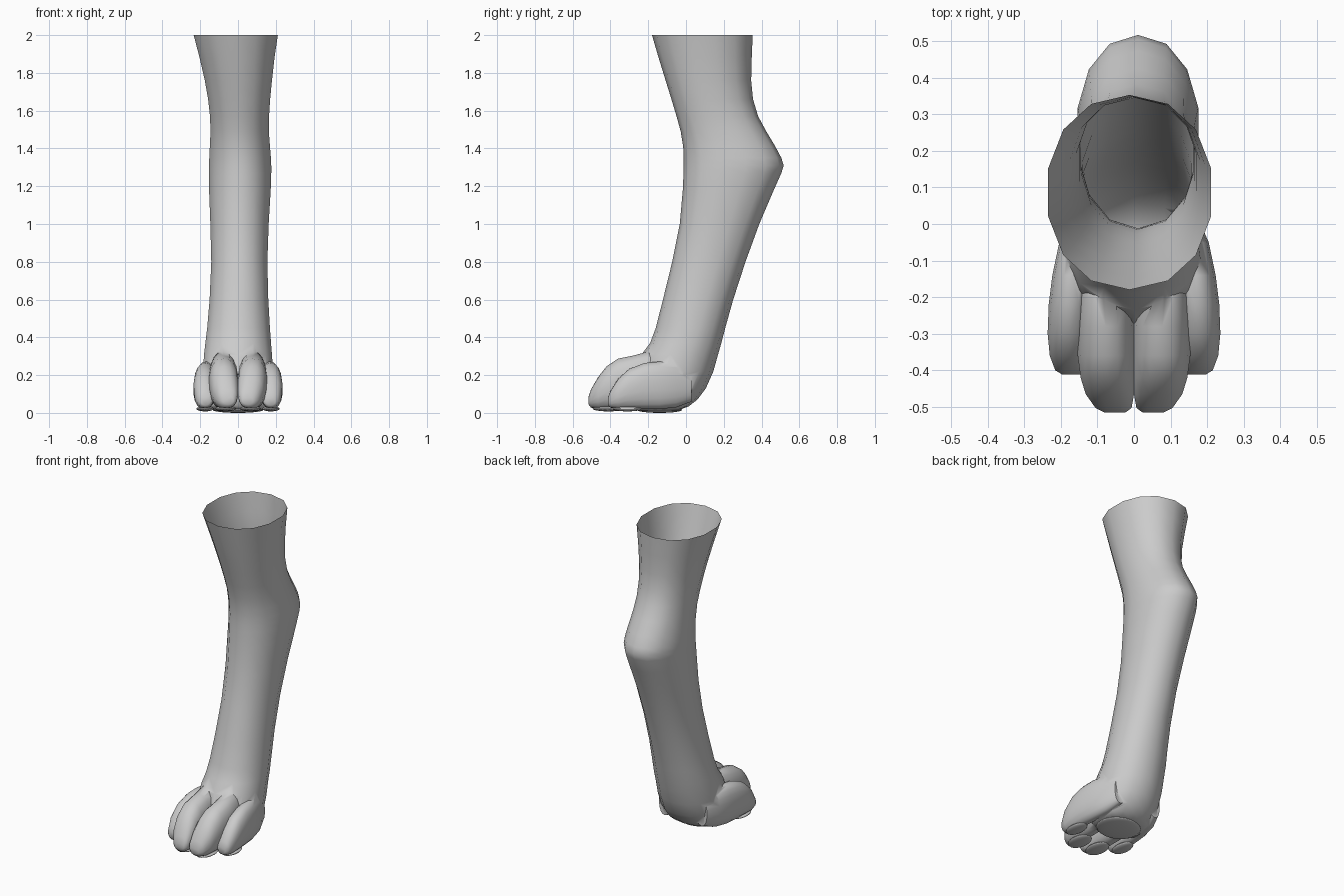
import bpy, bmesh, math
from mathutils import Vector

if "Cube" in bpy.data.objects:
    bpy.data.objects.remove(bpy.data.objects["Cube"])


def loft(name, rings):
    """Capped tube through a list of equally sized point rings."""
    bm = bmesh.new()
    loops = [[bm.verts.new(p) for p in r] for r in rings]
    n = len(loops[0])
    for a, b in zip(loops, loops[1:]):
        for i in range(n):
            bm.faces.new((a[i], a[(i + 1) % n], b[(i + 1) % n], b[i]))
    bm.faces.new(loops[0])
    bm.faces.new(loops[-1])
    bmesh.ops.recalc_face_normals(bm, faces=bm.faces)
    me = bpy.data.meshes.new(name)
    bm.to_mesh(me)
    bm.free()
    ob = bpy.data.objects.new(name, me)
    bpy.context.collection.objects.link(ob)
    return ob


def oval(n, rx, ry, power=2.3):
    """Slightly squared ellipse."""
    pts = []
    for i in range(n):
        a = 2 * math.pi * i / n + math.pi / 2
        c, s = math.cos(a), math.sin(a)
        pts.append((rx * math.copysign(abs(c) ** (2 / power), c),
                    ry * math.copysign(abs(s) ** (2 / power), s)))
    return pts


def smooth(ob):
    bpy.ops.object.select_all(action='DESELECT')
    ob.select_set(True)
    bpy.context.view_layer.objects.active = ob
    bpy.ops.object.shade_smooth_by_angle(angle=math.radians(50))


# Leg: z, front y, back y, half width, x centre
leg_sections = [
    (2.00, -.180, .353, .228, -.012), (1.88, -.145, .348, .203, -.005),
    (1.76, -.108, .345, .182, .002), (1.66, -.077, .355, .168, .006),
    (1.57, -.050, .382, .160, .008), (1.49, -.028, .425, .158, .009),
    (1.41, -.015, .473, .163, .010), (1.35, -.012, .505, .167, .011),
    (1.31, -.012, .517, .169, .011), (1.27, -.013, .505, .169, .011),
    (1.18, -.017, .465, .167, .010), (1.00, -.033, .388, .158, .008),
    (0.80, -.073, .315, .152, .007), (0.60, -.122, .250, .159, .005),
    (0.45, -.160, .208, .170, .003), (0.37, -.190, .187, .178, .001),
    (0.31, -.235, .170, .184, 0), (0.22, -.27, .145, .190, 0),
    (0.13, -.28, .105, .190, 0), (0.07, -.28, .060, .182, 0),
    (0.035, -.27, .015, .170, 0), (0.018, -.25, -.03, .145, 0)]
leg = loft("leg", [[Vector((cx + u, (f + b) / 2 + v, z)) for u, v in oval(14, w, (b - f) / 2, 2.15)]
                   for z, f, b, w, cx in leg_sections])

# Toes: y, bottom z, top z, half width, x centre
inner_toe = [
    (-.516, .045, .085, .028, .052), (-.503, .028, .125, .050, .056),
    (-.465, .02, .190, .067, .066), (-.42, .02, .247, .075, .072),
    (-.36, .02, .287, .079, .076), (-.28, .02, .303, .079, .077),
    (-.20, .03, .325, .073, .078), (-.12, .06, .30, .055, .078)]
outer_toe = [
    (-.412, .04, .085, .024, .172), (-.40, .028, .115, .042, .174),
    (-.36, .02, .180, .054, .177), (-.30, .02, .233, .060, .177),
    (-.22, .02, .264, .060, .174), (-.14, .02, .272, .056, .168),
    (-.05, .03, .265, .052, .153), (.03, .06, .23, .040, .130)]
for label, sections in (("inner_toe", inner_toe), ("outer_toe", outer_toe)):
    for side in (-1, 1):
        toe = loft(label, [[Vector((side * (x + u), y, (lo + hi) / 2 + v))
                            for u, v in oval(18, w, (hi - lo) / 2)]
                           for y, lo, hi, w, x in sections])
        mod = leg.modifiers.new("join_toe", 'BOOLEAN')
        mod.operation = 'UNION'
        mod.solver = 'EXACT'
        mod.object = toe
        bpy.context.view_layer.objects.active = leg
        bpy.ops.object.modifier_apply(modifier=mod.name)
        bpy.data.objects.remove(toe)

# Open the top of the leg
bm = bmesh.new()
bm.from_mesh(leg.data)
lid = [f for f in bm.faces if all(v.co.z > 1.99 for v in f.verts)]
bmesh.ops.delete(bm, geom=lid, context='FACES')
bm.to_mesh(leg.data)
bm.free()
smooth(leg)


# Pads under the foot
def pad(name, loc, size):
    bpy.ops.mesh.primitive_uv_sphere_add(segments=20, ring_count=10, location=loc)
    ob = bpy.context.object
    ob.name = name
    ob.scale = size
    smooth(ob)


pad("main_pad", (0, -.14, .016), (.135, .12, .016))
for side in (-1, 1):
    pad("inner_toe_pad", (side * .066, -.41, .022), (.056, .085, .014))
    pad("outer_toe_pad", (side * .174, -.31, .022), (.046, .08, .014))
